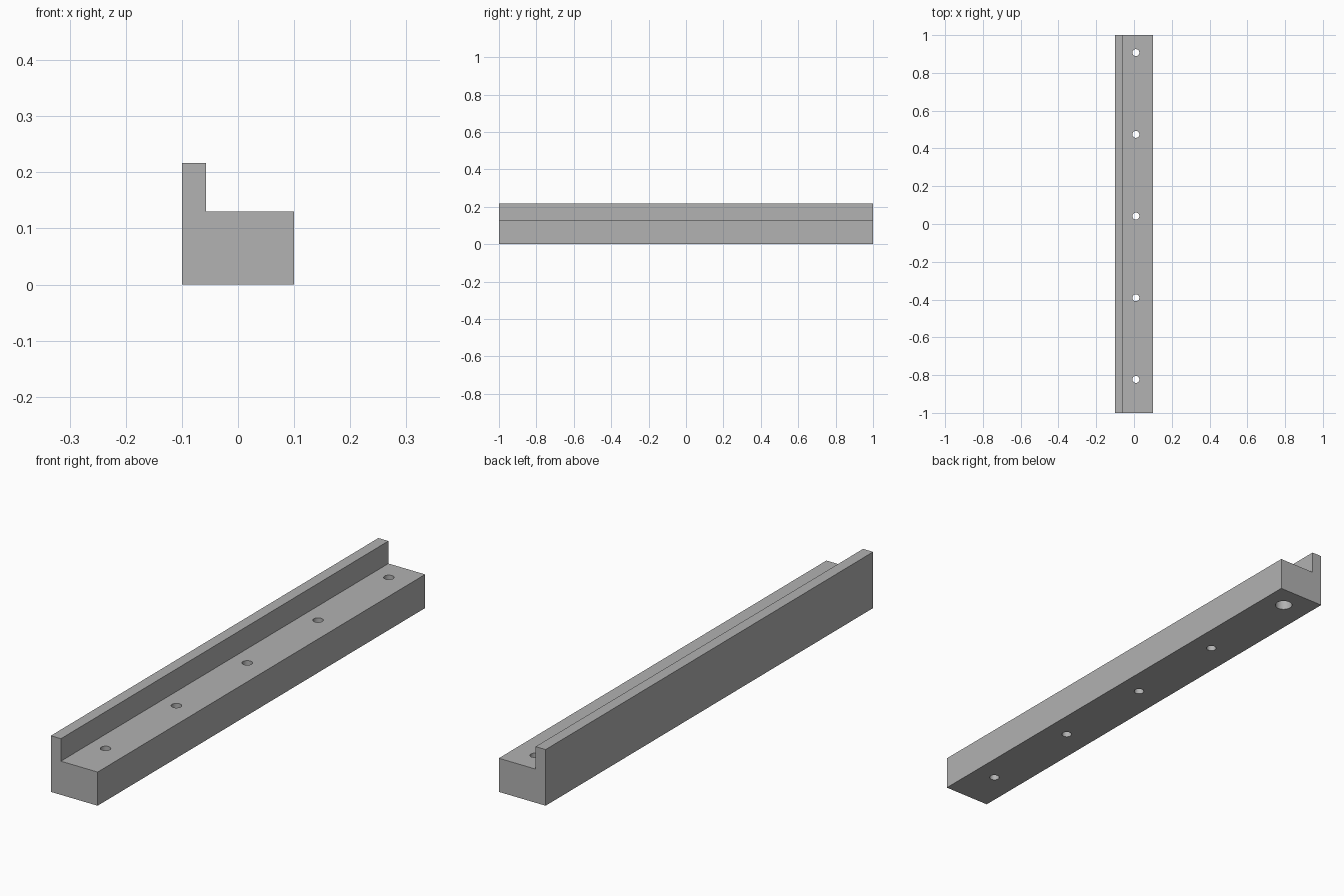
import bpy
import bmesh
from mathutils import Matrix

# Remove the default cube
cube = bpy.data.objects.get("Cube")
if cube:
    bpy.data.objects.remove(cube, do_unlink=True)

LENGTH = 2.0
HOLE_X = 0.01
HOLE_PITCH = 0.4325
HOLE_MID_Y = 0.042
HOLE_RADIUS = 0.0185
BORE_RADIUS = 0.032
BORE_DEPTH = 0.065

grey = bpy.data.materials.new("plain_grey")
grey.use_nodes = True
color = (0.445, 0.445, 0.445, 1)
grey.diffuse_color = color
grey.node_tree.nodes["Principled BSDF"].inputs["Base Color"].default_value = color


def make_object(name, bm):
    bmesh.ops.recalc_face_normals(bm, faces=bm.faces)
    mesh = bpy.data.meshes.new(name)
    bm.to_mesh(mesh)
    bm.free()
    mesh.materials.append(grey)
    obj = bpy.data.objects.new(name, mesh)
    bpy.context.collection.objects.link(obj)
    return obj


def make_cutter(name, y, radius, bottom, top):
    bm = bmesh.new()
    bmesh.ops.create_cone(
        bm, cap_ends=True, segments=32, radius1=radius, radius2=radius,
        depth=top - bottom,
        matrix=Matrix.Translation((HOLE_X, y, (bottom + top) / 2)))
    obj = make_object(name, bm)
    obj.hide_render = True
    return obj


# Stepped rail: L-shaped section extruded along its length
profile = [(-0.1, 0), (0.1, 0), (0.1, 0.13), (-0.057, 0.13),
           (-0.057, 0.217), (-0.1, 0.217)]
bm = bmesh.new()
section = bm.faces.new([bm.verts.new((x, -LENGTH / 2, z)) for x, z in profile])
extruded = bmesh.ops.extrude_face_region(bm, geom=[section], use_keep_orig=True)
end_verts = [v for v in extruded["geom"] if isinstance(v, bmesh.types.BMVert)]
bmesh.ops.translate(bm, verts=end_verts, vec=(0, LENGTH, 0))
rail = make_object("stepped_rail", bm)

# Row of through holes, with a wider bore under the rear one
hole_ys = [HOLE_MID_Y + i * HOLE_PITCH for i in range(-2, 3)]
cutters = [make_cutter("hole_cutter", y, HOLE_RADIUS, -0.05, 0.3) for y in hole_ys]
cutters.append(make_cutter("bore_cutter", hole_ys[-1], BORE_RADIUS, -0.06, BORE_DEPTH))

bpy.context.view_layer.objects.active = rail
rail.select_set(True)
for cutter in cutters:
    cut = rail.modifiers.new("cut", "BOOLEAN")
    cut.operation = "DIFFERENCE"
    cut.solver = "EXACT"
    cut.object = cutter
    bpy.ops.object.modifier_apply(modifier=cut.name)
    bpy.data.objects.remove(cutter, do_unlink=True)

# Smooth hole walls, sharp edges elsewhere
bpy.ops.object.shade_smooth_by_angle()
